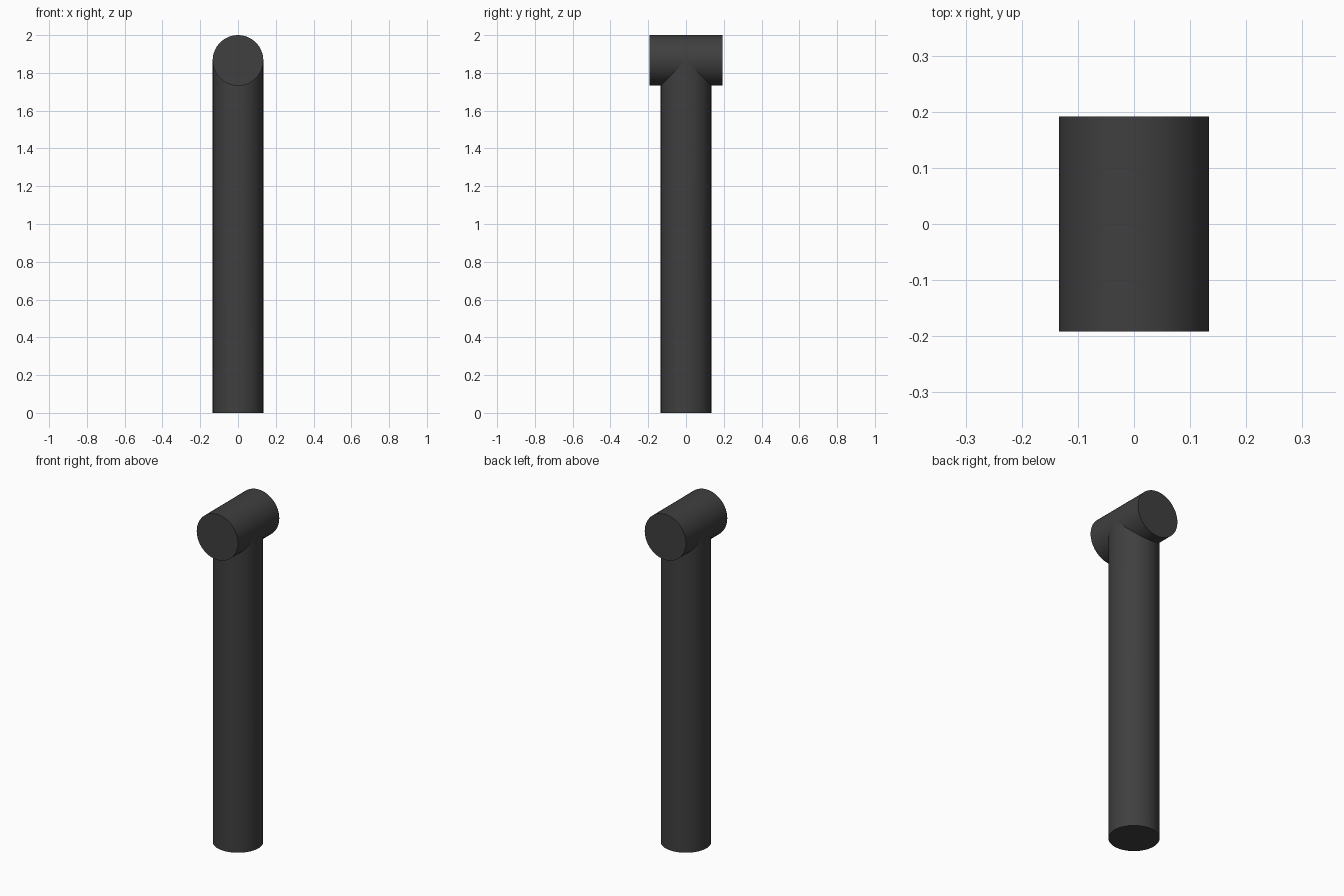
import bpy, bmesh
from mathutils import Matrix

if "Cube" in bpy.data.objects:
    bpy.data.objects.remove(bpy.data.objects["Cube"])

R = 0.134          # shared pipe radius
TOP = 2.0 - R      # height of the cross pipe axis
HALF = 0.192       # half length of the cross pipe
SIDES = 64

dark = bpy.data.materials.new("dark_grey")
dark.diffuse_color = (0.05, 0.05, 0.05, 1)
dark.use_nodes = True
dark.node_tree.nodes["Principled BSDF"].inputs["Base Color"].default_value = dark.diffuse_color


def make_object(name, bm):
    bmesh.ops.recalc_face_normals(bm, faces=bm.faces)
    mesh = bpy.data.meshes.new(name)
    bm.to_mesh(mesh)
    bm.free()
    obj = bpy.data.objects.new(name, mesh)
    bpy.context.collection.objects.link(obj)
    mesh.materials.append(dark)
    bpy.ops.object.select_all(action='DESELECT')
    obj.select_set(True)
    bpy.context.view_layer.objects.active = obj
    bpy.ops.object.shade_smooth_by_angle()
    return obj


def cylinder(depth, matrix):
    bm = bmesh.new()
    bmesh.ops.create_cone(bm, cap_ends=True, segments=SIDES, radius1=R,
                          radius2=R, depth=depth, matrix=matrix)
    return bm


# Upright pipe, its open top coped to fit under the cross pipe
bm = cylinder(TOP, Matrix.Translation((0, 0, TOP / 2)))
caps = [f for f in bm.faces if f.calc_center_median().z > TOP - 0.01]
bmesh.ops.delete(bm, geom=caps, context='FACES_ONLY')
for v in bm.verts:
    if v.co.z > TOP - 0.01:
        v.co.z = TOP - abs(v.co.y)
make_object("upright_pipe", bm)

# Short capped cross pipe running front to back
bm = cylinder(2 * HALF, Matrix.Translation((0, 0, TOP)) @ Matrix.Rotation(1.5707963, 4, 'X'))
make_object("cross_pipe", bm)
